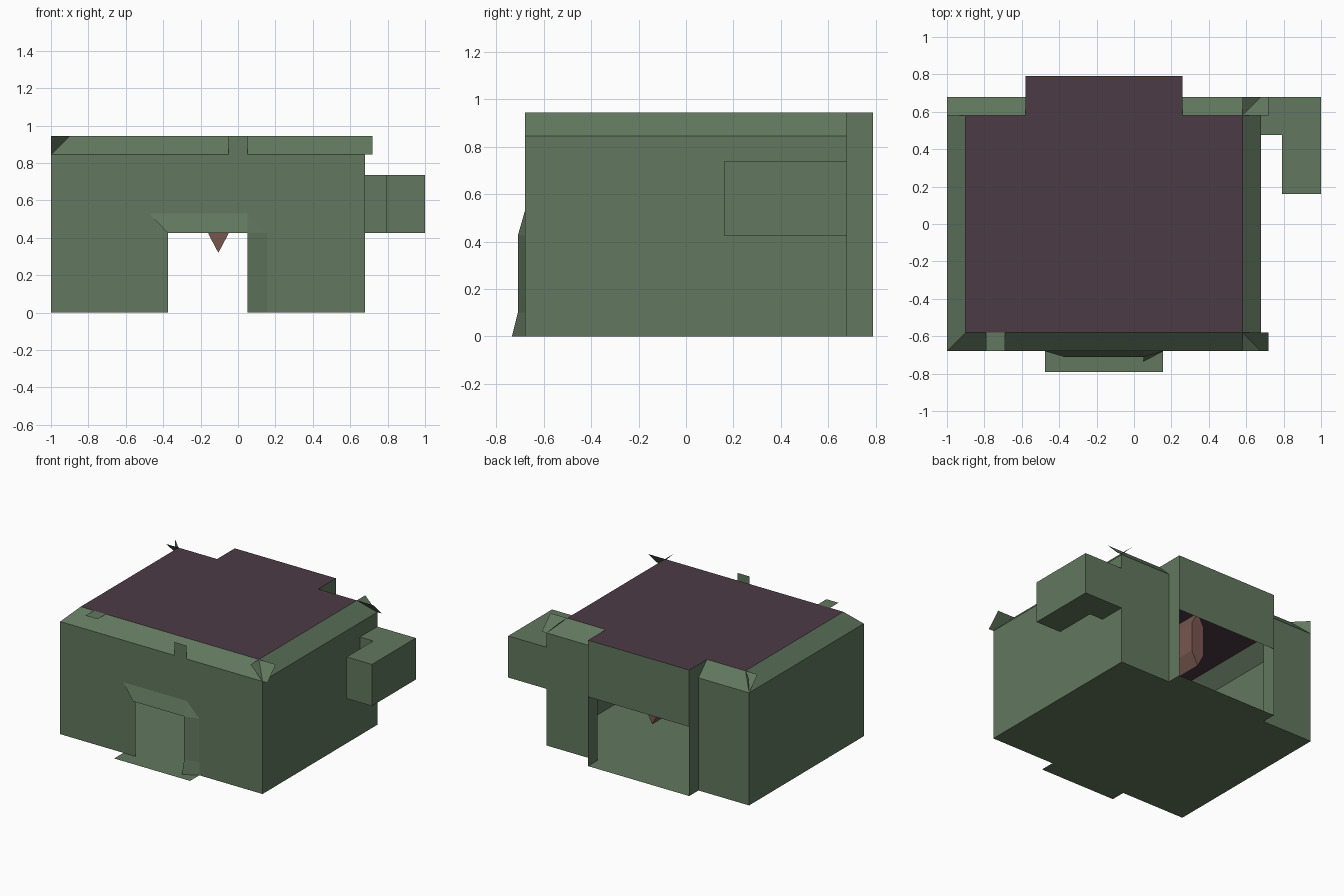
import bpy, bmesh
from mathutils import Vector

if "Cube" in bpy.data.objects:
    bpy.data.objects.remove(bpy.data.objects["Cube"])


def material(name, rgb):
    m = bpy.data.materials.new(name)
    m.diffuse_color = (*rgb, 1)
    m.use_nodes = True
    m.node_tree.nodes["Principled BSDF"].inputs["Base Color"].default_value = m.diffuse_color
    return m


GREEN = material("moss green", (0.122, 0.187, 0.113))
PURPLE = material("dark plum", (0.072, 0.043, 0.062))
BROWN = material("clay brown", (0.19, 0.095, 0.078))
MID = Vector((-0.16, 0, 0.45))


def sheets(name, polys, mat):
    """Thin flat panels, each turned to face away from the building's middle."""
    bm = bmesh.new()
    for p in polys:
        f = bm.faces.new([bm.verts.new(v) for v in p])
        f.normal_update()
        if f.normal.dot(f.calc_center_median() - MID) < 0:
            f.normal_flip()
    bmesh.ops.remove_doubles(bm, verts=bm.verts, dist=1e-4)
    finish(name, bm, mat)


def prism(name, outline, offset, mat):
    """Closed solid: an outline swept along an offset."""
    bm = bmesh.new()
    f = bm.faces.new([bm.verts.new(v) for v in outline])
    top = bmesh.ops.extrude_face_region(bm, geom=[f], use_keep_orig=True)["geom"]
    bmesh.ops.translate(bm, vec=offset, verts=[g for g in top if isinstance(g, bmesh.types.BMVert)])
    bmesh.ops.recalc_face_normals(bm, faces=bm.faces)
    finish(name, bm, mat)


def finish(name, bm, mat):
    me = bpy.data.meshes.new(name)
    bm.to_mesh(me)
    bm.free()
    me.materials.append(mat)
    bpy.context.collection.objects.link(bpy.data.objects.new(name, me))


# Main dimensions
L, R, D = -1.0, 0.68, 0.68          # wall left, right, half depth
RL, RR, RD = -0.9, 0.58, 0.58       # roof panel left, right, half depth
E, T = 0.845, 0.945                 # eave and roof heights
BL, BR, BY = -0.58, 0.26, 0.79      # back bay left, right, depth
DL, DR, DH = -0.375, 0.05, 0.425    # doorway


def rect_y(x0, x1, y, z0, z1):
    return [(x0, y, z0), (x1, y, z0), (x1, y, z1), (x0, y, z1)]


def rect_x(x, y0, y1, z0, z1):
    return [(x, y0, z0), (x, y1, z0), (x, y1, z1), (x, y0, z1)]


def rect_z(x0, x1, y0, y1, z):
    return [(x0, y0, z), (x1, y0, z), (x1, y1, z), (x0, y1, z)]


# Walls, with the doorway in front and the bay open at the back
sheets("walls", [
    rect_y(L, DL, -D, 0, E), rect_y(DR, R, -D, 0, E), rect_y(DL, DR, -D, DH, E),
    rect_x(L, -D, D, 0, E), rect_x(R, -D, D, 0, E),
    rect_y(L, BL, D, 0, E), rect_y(BR, R, D, 0, E)], GREEN)

# Back bay: cheeks and lintel
sheets("back_bay", [
    rect_x(BL, D, BY, 0, T), rect_x(BR, D, BY, 0, T), rect_y(BL, BR, BY, 0.52, T),
    [(BL, D, E), (BL, D, T), (BL, RD, T)], [(BR, D, E), (BR, D, T), (BR, RD, T)]], GREEN)

# Floor with door step and bay floor
sheets("floor", [rect_z(L, R, -D, D, 0), rect_z(-0.475, 0.155, -BY, -D, 0),
                 rect_z(BL, BR, D, BY, 0)], GREEN)

# Roof panel, running out over the bay
sheets("roof", [rect_z(RL, RR, -RD, RD, T), rect_z(BL, BR, RD, BY, T)], PURPLE)

# Sloping eaves, overshooting at the right corners and back left corner
sheets("eaves_front", [[(L, -D, E), (0.72, -D, E), (0.72, -RD, T), (RL, -RD, T)]], GREEN)
sheets("eaves_back", [
    [(L, D, E), (BL, D, E), (BL, RD, T), (L, RD, T)],
    [(BR, D, E), (0.72, D, E), (0.72, RD, T), (BR, RD, T)]], GREEN)
sheets("eaves_left", [[(L, -D, E), (L, D, E), (RL, RD, T), (RL, -RD, T)]], GREEN)
sheets("eaves_right", [[(R, -D, E), (R, D, E), (RR, D, T), (RR, -D, T)]], GREEN)
sheets("corner_spike", [[(L, D, E), (L, D, T), (RL, RD, T)]], GREEN)

# Small upright and flat tabs on the front eave
sheets("eave_tabs", [rect_y(-0.05, 0.05, -D, E, T), rect_z(-0.79, -0.69, -D, -RD, T)], GREEN)

# Flared door surround: hood, right jamb and its foot
hood = (DR, -0.71, DH)
sheets("door_surround", [
    [(-0.475, -D, 0.53), (DR, -D, 0.53), hood, (DL, -0.71, DH)],
    [(DR, -D, 0.53), (0.155, -D, DH), hood],
    [hood, (0.155, -D, DH), (0.155, -D, 0.1), (DR, -0.71, 0.1)],
    [(DR, -0.71, 0.1), (0.155, -D, 0.1), (0.155, -D, 0), (DR, -0.735, 0)]], GREEN)

# L-shaped side arm
prism("side_arm", [(x, y, 0.425) for x, y in (
    (R, 0.475), (0.79, 0.475), (0.79, 0.16), (1, 0.16), (1, D), (R, D))], (0, 0, 0.312), GREEN)

# Six-sided hanging block inside
prism("hanging_block", [(-0.105 + x, 0.13, z) for x, z in (
    (0, 0.32), (0.053, 0.42), (0.053, 0.635), (0, 0.735), (-0.053, 0.635), (-0.053, 0.42))],
    (0, 0.42, 0), BROWN)
